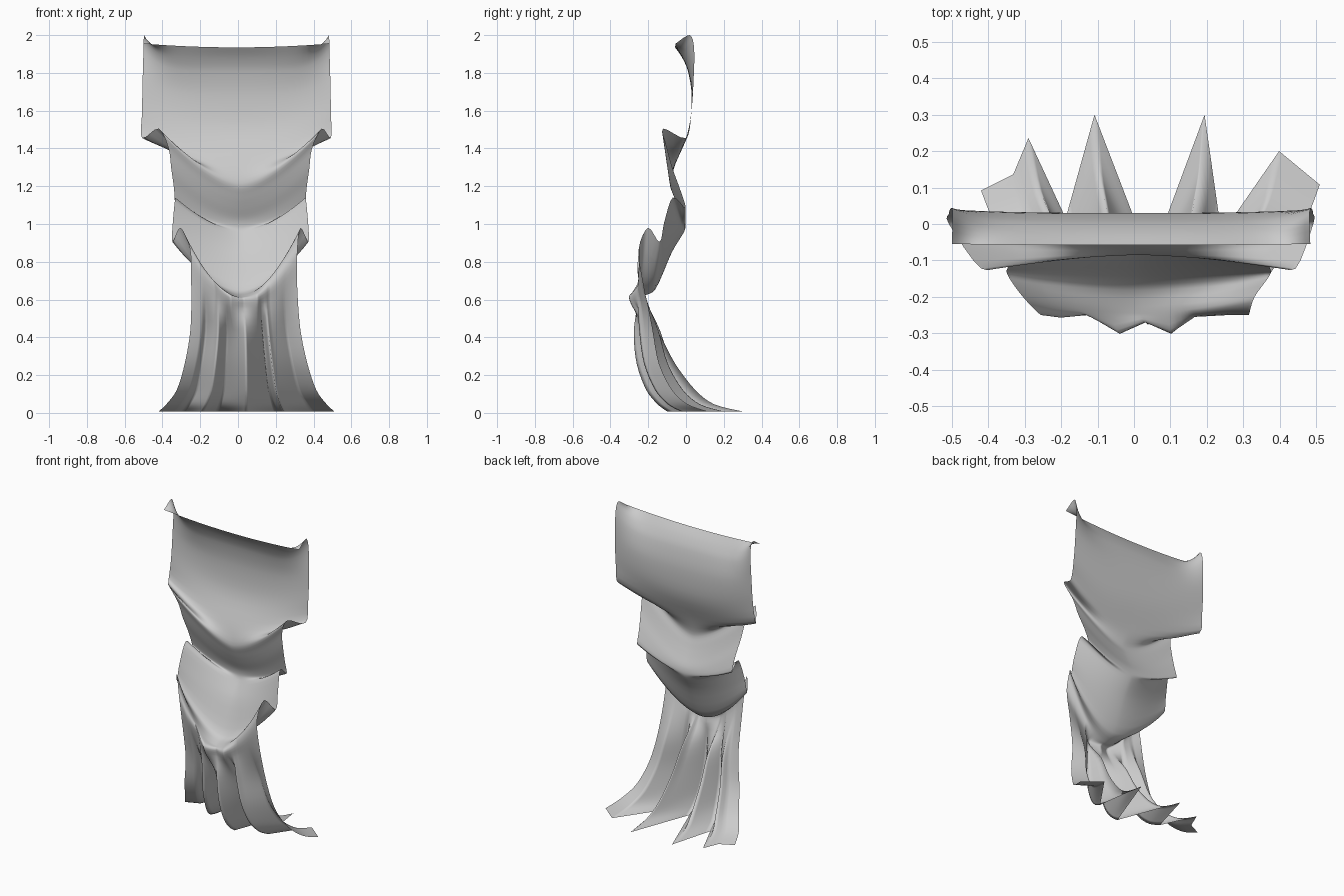
import bpy
import bmesh
from mathutils import Vector

COLUMNS = 72      # cells across the cloth
STEPS = 4         # cells between two guide rows

# Guide rows of the gathered part:
# half width, edge (y, z), centre (y, z), how tightly the edge shape hugs the side
top_panel = [
    (.492, (-.055, 1.955), (-.058, 1.935), 2),
    (.49, (.02, 2.0), (-.02, 1.88), 7),
    (.492, (.043, 1.93), (.01, 1.81), 6),
    (.497, (.04, 1.76), (.03, 1.68), 3),
    (.5, (.028, 1.59), (.016, 1.5), 2),
    (.5, (0, 1.455), (-.055, 1.32), 1.8),
]
first_swag = [
    (.432, (-.122, 1.505), (-.085, 1.215), 1.5),
    (.38, (-.1, 1.4), (-.066, 1.15), 1.6),
    (.365, (-.07, 1.29), (-.038, 1.085), 1.7),
    (.35, (-.03, 1.18), (-.01, 1.025), 1.8),
    (.345, (-.003, 1.085), (-.003, .985), 1.8),
]
second_swag = [
    (.345, (-.07, 1.14), (-.012, .955), 1.6),
    (.358, (-.115, 1.01), (-.075, .85), 1.7),
    (.36, (-.14, .905), (-.165, .65), 1.8),
    (.318, (-.2, .98), (-.245, .615), 1.8),
]
# Guide rows of the pleated part:
# half width, edge z, centre z, ridge y, valley y, share of the hem pattern
skirt = [
    (.285, .87, .605, -.3, -.2, 0),
    (.28, .7, .55, -.298, -.16, .15),
    (.29, .45, .42, -.306, -.06, .6),
    (.325, .26, .26, -.272, -.025, .85),
    (.37, .12, .12, -.21, .05, 1),
    (.425, .045, .045, -.15, .15, 1),
    (.465, .008, .008, -.1, .3, 1),
]
# Pleat patterns across the width: position, depth (ridge is none, valley is full)
waist_pleats = [(-1, .5), (-.81, .43), (-.55, .5), (-.25, 0), (0, .3),
                (.25, 0), (.48, .45), (.8, .5), (1, .5)]
hem_pleats = [(-1, .48), (-.81, .59), (-.72, .84), (-.5, .29), (-.33, 1),
              (0, 0), (.32, 1), (.42, .18), (.76, .75), (1, .52)]


def mix(a, b, t):
    return a + (b - a) * t


def pleat_depth(pleats, u):
    for (u0, d0), (u1, d1) in zip(pleats, pleats[1:]):
        if u <= u1:
            return mix(d0, d1, (u - u0) / (u1 - u0))
    return pleats[-1][1]


def swag_points(rows, u, lean):
    points = []
    for half, edge, centre, power in rows:
        t = abs(u) ** power
        points.append(Vector((lean + u * half, mix(centre[0], edge[0], t),
                              mix(centre[1], edge[1], t))))
    return points


def skirt_points(u):
    points = []
    for half, edge_z, centre_z, ridge, valley, hem in skirt:
        depth = mix(pleat_depth(waist_pleats, u), pleat_depth(hem_pleats, u), hem)
        lean = mix(.03, .045, hem)
        points.append(Vector((lean + u * half, mix(ridge, valley, depth),
                              mix(centre_z, edge_z, u * u))))
    return points


def spline(a, b, c, d, t):
    # curve from b to c, with tangents limited so folds do not overshoot
    limit = (c - b).length
    m0, m1 = (c - a) / 2, (d - b) / 2
    for m in (m0, m1):
        if m.length > limit:
            m.length = limit
    s = t * t * (3 - 2 * t)
    return b.lerp(c, s) + m0 * (t * (1 - t) ** 2) - m1 * (t * t * (1 - t))


def column(u):
    guide = (swag_points(top_panel, u, -.008) + swag_points(first_swag, u, .012)
             + swag_points(second_swag, u, .013) + skirt_points(u))
    padded = [guide[0]] + guide + [guide[-1]]
    points = []
    for i in range(len(guide) - 1):
        points += [spline(*padded[i:i + 4], k / STEPS) for k in range(STEPS)]
    return points + [guide[-1]]


# Start clean
cube = bpy.data.objects.get("Cube")
if cube:
    bpy.data.objects.remove(cube, do_unlink=True)

# Cloth sheet
bm = bmesh.new()
sides = [2 * i / COLUMNS - 1 for i in range(COLUMNS + 1)]
# put a column exactly on every pleat crease
for crease, _ in waist_pleats + hem_pleats:
    nearest = min(range(len(sides)), key=lambda i: abs(sides[i] - crease))
    sides[nearest] = crease
grid = [[bm.verts.new(p) for p in column(u)] for u in sides]
for left, right in zip(grid, grid[1:]):
    for i in range(len(left) - 1):
        bm.faces.new((left[i], left[i + 1], right[i + 1], right[i]))
for face in bm.faces:
    face.smooth = True
mesh = bpy.data.meshes.new("draped_cloth")
bm.to_mesh(mesh)
bm.free()
cloth = bpy.data.objects.new("draped_cloth", mesh)
bpy.context.collection.objects.link(cloth)

# Plain grey fabric
fabric = bpy.data.materials.new("grey_fabric")
fabric.use_nodes = True
colour = (.6, .6, .6, 1)
fabric.diffuse_color = colour
fabric.node_tree.nodes["Principled BSDF"].inputs["Base Color"].default_value = colour
mesh.materials.append(fabric)
